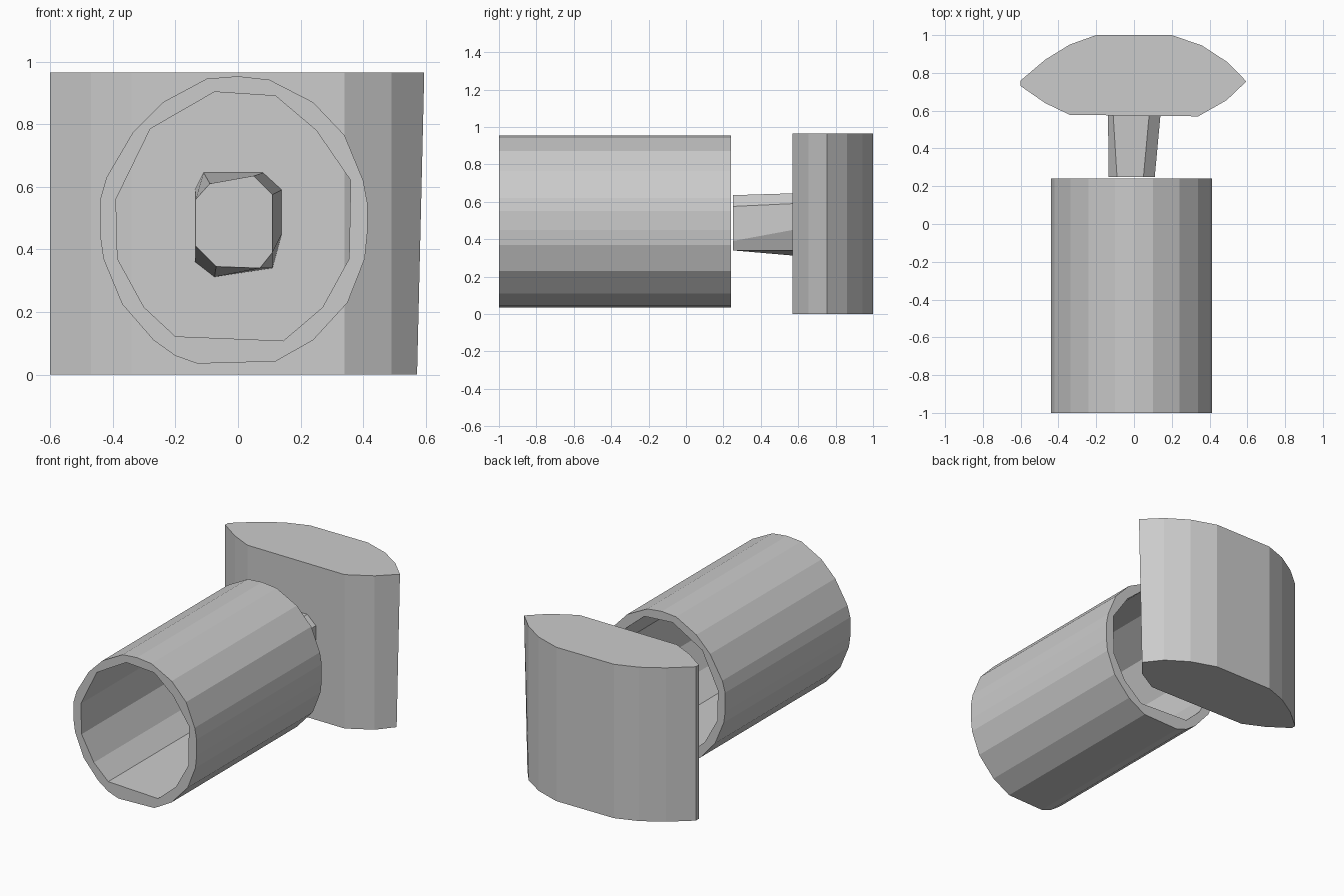
import bpy, bmesh

if "Cube" in bpy.data.objects:
    bpy.data.objects.remove(bpy.data.objects["Cube"])


def finish(name, bm):
    bmesh.ops.recalc_face_normals(bm, faces=bm.faces[:])
    mesh = bpy.data.meshes.new(name)
    bm.to_mesh(mesh)
    bm.free()
    obj = bpy.data.objects.new(name, mesh)
    bpy.context.collection.objects.link(obj)
    return obj


def loft(name, ring_a, ring_b):
    """Closed solid between two matching rings of 3D points."""
    bm = bmesh.new()
    a = [bm.verts.new(p) for p in ring_a]
    b = [bm.verts.new(p) for p in ring_b]
    n = len(a)
    bm.faces.new(a)
    bm.faces.new(b[::-1])
    for i in range(n):
        j = (i + 1) % n
        bm.faces.new((a[i], b[i], b[j], a[j]))
    return finish(name, bm)


def hollow(name, loops, y0, y1):
    """Extrude nested x/z outlines along y, leaving the bore open."""
    bm = bmesh.new()
    edges = []
    for loop in loops:
        vs = [bm.verts.new((x, y0, z)) for x, z in loop]
        edges += [bm.edges.new((vs[i - 1], vs[i])) for i in range(len(vs))]
    caps = bmesh.ops.triangle_fill(bm, use_beauty=True, use_dissolve=False, edges=edges)
    faces = [f for f in caps["geom"] if isinstance(f, bmesh.types.BMFace)]
    ext = bmesh.ops.extrude_face_region(bm, geom=faces, use_keep_orig=True)
    moved = [v for v in ext["geom"] if isinstance(v, bmesh.types.BMVert)]
    bmesh.ops.translate(bm, verts=moved, vec=(0, y1 - y0, 0))
    return finish(name, bm)


# Open faceted barrel
outer = [(-.44, .56), (-.44, .44), (-.43, .37), (-.37, .225), (-.27, .11),
         (-.2, .06), (-.13, .035), (.12, .042), (.24, .11), (.35, .23),
         (.405, .37), (.413, .45), (.413, .55), (.4, .62), (.34, .765),
         (.24, .87), (.1, .942), (0, .953), (-.1, .945), (-.24, .87),
         (-.335, .775), (-.42, .63)]
inner = [(-.39, .56), (-.385, .37), (-.3, .215), (-.2, .122), (.145, .108),
         (.27, .215), (.355, .37), (.36, .62), (.25, .78), (.12, .89),
         (-.075, .903), (-.28, .785)]
hollow("barrel", [outer, inner], -1.0, .24)

# Tapered connecting stem
near = [(-.09, .61), (.05, .635), (.11, .575), (.11, .39),
        (.07, .34), (-.07, .345), (-.135, .41), (-.135, .56)]
far = [(-.11, .645), (.08, .645), (.14, .59), (.14, .45),
       (.11, .34), (-.075, .312), (-.137, .36), (-.137, .59)]
loft("stem", [(x, .25, z) for x, z in near], [(x, .575, z) for x, z in far])

# Lens-shaped upright block, right tip pulled in at the bottom
plan = [(-.6, .73), (-.6, .76), (-.47, .87), (-.34, .95), (-.2, 1), (.2, 1),
        (.36, .945), (.49, .86), (.595, .755), (.49, .655), (.34, .57),
        (-.34, .578), (-.47, .64)]
loft("block", [(min(x, .572), y, 0) for x, y in plan], [(x, y, .965) for x, y in plan])
